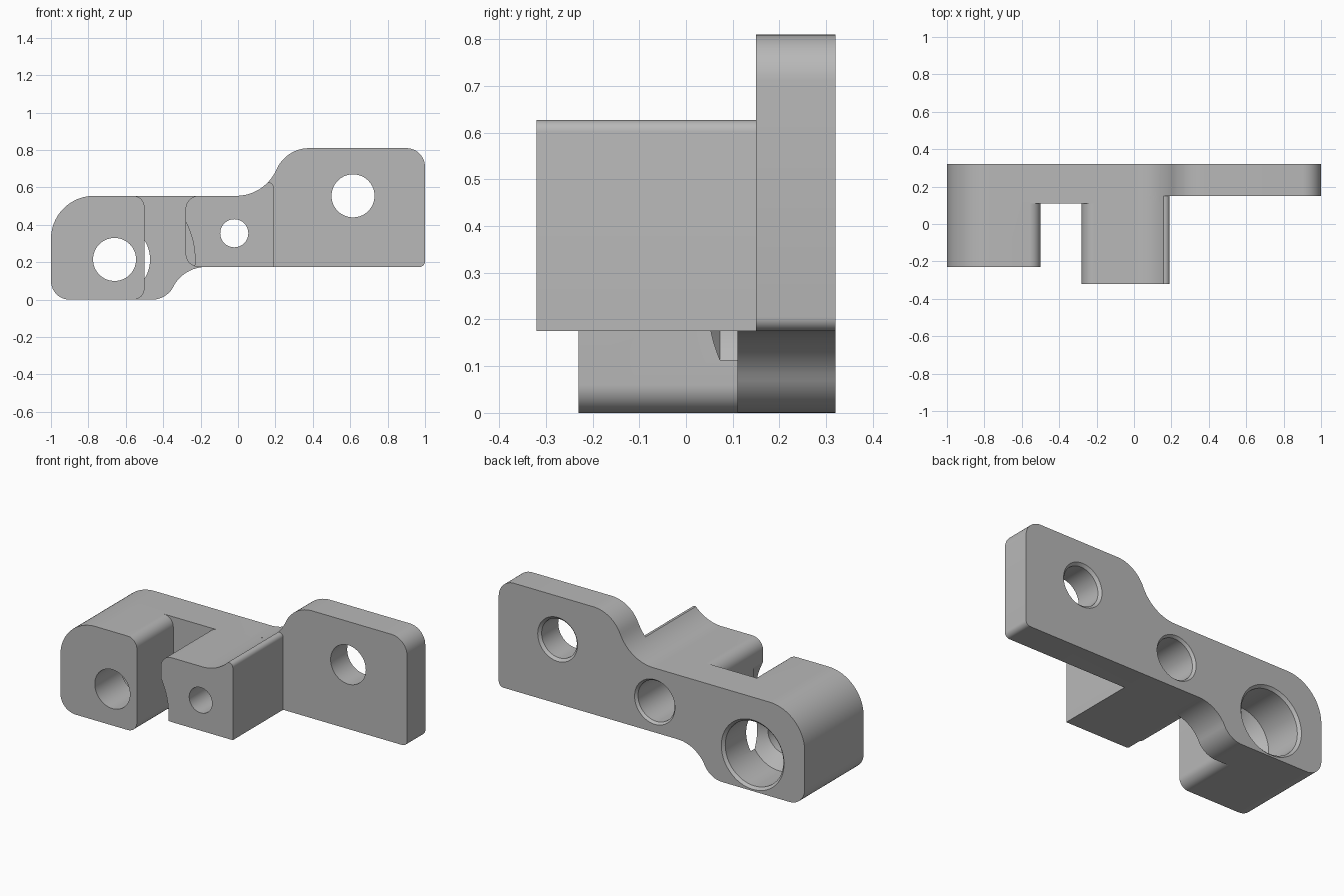
import bpy, bmesh, math

if "Cube" in bpy.data.objects:
    bpy.data.objects.remove(bpy.data.objects["Cube"], do_unlink=True)

gray = bpy.data.materials.new("plain gray")
gray.use_nodes = True
gray.diffuse_color = (0.48, 0.48, 0.48, 1)
gray.node_tree.nodes["Principled BSDF"].inputs["Base Color"].default_value = gray.diffuse_color


def arc(cx, cz, r, start, end, steps=12):
    """Points on an arc, angles in degrees."""
    angles = [math.radians(start + (end - start) * i / steps) for i in range(steps + 1)]
    return [(cx + r * math.cos(a), cz + r * math.sin(a)) for a in angles]


def make_object(name, bm):
    bmesh.ops.recalc_face_normals(bm, faces=bm.faces)
    mesh = bpy.data.meshes.new(name)
    bm.to_mesh(mesh)
    bm.free()
    mesh.materials.append(gray)
    obj = bpy.data.objects.new(name, mesh)
    bpy.context.collection.objects.link(obj)
    return obj


def extrude(name, profile, y0, y1):
    """Extrude an x-z profile between two depths."""
    bm = bmesh.new()
    rings = [[bm.verts.new((x, y, z)) for x, z in profile] for y in (y0, y1)]
    for ring in rings:
        bm.faces.new(ring)
    n = len(profile)
    for i in range(n):
        j = (i + 1) % n
        bm.faces.new((rings[0][i], rings[0][j], rings[1][j], rings[1][i]))
    return make_object(name, bm)


def lathe(name, x, z, steps, sides=64):
    """Turned solid along y from (depth, radius) pairs."""
    bm = bmesh.new()
    rings = []
    for y, r in steps:
        rings.append([bm.verts.new((x + r * math.cos(math.tau * i / sides), y,
                                    z + r * math.sin(math.tau * i / sides))) for i in range(sides)])
    bm.faces.new(rings[0])
    bm.faces.new(rings[-1])
    for a, b in zip(rings, rings[1:]):
        for i in range(sides):
            j = (i + 1) % sides
            bm.faces.new((a[i], a[j], b[j], b[i]))
    return make_object(name, bm)


def combine(target, tool, operation):
    mod = target.modifiers.new(operation.lower(), 'BOOLEAN')
    mod.operation, mod.solver, mod.object = operation, 'EXACT', tool
    bpy.context.view_layer.objects.active = target
    bpy.ops.object.modifier_apply(modifier=mod.name)
    bpy.data.objects.remove(tool, do_unlink=True)


# Shared outline pieces
TOP, LOW = 0.555, 0.175
BLOCK_RIGHT = 0.19


def s_curve(ca, cb, ra, rb, a0, b1):
    """Two tangent arcs of opposite curvature."""
    join = math.degrees(math.atan2(cb[1] - ca[1], cb[0] - ca[0]))
    return arc(*ca, ra, a0, join) + arc(*cb, rb, join + 180, b1)[1:]


left_end = arc(-0.77, TOP - 0.23, 0.23, 90, 180, 20) + arc(-0.9, 0.1, 0.1, 180, 270)
lower_s = s_curve((-0.46, 0.13), (-0.17, -0.025), 0.13, 0.2, -90, 90)
upper_s = s_curve((0.38, 0.62), (-0.01, 0.79), 0.19, 0.235, 90, 270)
upper_s = arc(0.38, 0.62, 0.19, 90, 156.45) + arc(-0.01, 0.79, 0.235, -23.55, -90, 20)[1:]
ramp = arc(-0.01, 0.79, 0.235, -44, -90)
block_end = [(BLOCK_RIGHT, LOW)] + arc(0.165, 0.602, 0.025, 0, 90, 6) + ramp

# Mounting plate with the full outline
plate_profile = (left_end + lower_s + arc(0.97, LOW + 0.03, 0.03, -90, 0, 6)
                 + arc(0.9, 0.71, 0.1, 0, 90) + upper_s)
bracket = extrude("bracket", plate_profile, 0.15, 0.32)

# Thicker web behind the slot
web = extrude("web", left_end + lower_s + block_end, 0.11, 0.15)

# Left clamp block
left_profile = left_end + arc(-0.56, 0.06, 0.06, -90, 0) + arc(-0.56, TOP - 0.06, 0.06, 0, 90)
left_block = extrude("left_block", left_profile, -0.23, 0.11)

# Middle block with a ramped top and a round clearance at its front
middle_profile = (arc(-0.21, TOP - 0.07, 0.07, 90, 180)
                  + arc(-0.21, LOW + 0.07, 0.07, 180, 270) + block_end)
middle_block = extrude("middle_block", middle_profile, -0.32, 0.11)
combine(middle_block, lathe("clearance", -0.66, 0.215, [(-0.5, 0.43), (-0.23, 0.43)], 128), 'DIFFERENCE')

for part in (web, left_block, middle_block):
    combine(bracket, part, 'UNION')

# Bores, chamfered at the back; two step down to smaller front holes
bores = [
    (-0.66, 0.215, [(0.33, 0.215), (0.305, 0.19), (0.073, 0.19), (0.015, 0.115), (-0.4, 0.115)]),
    (-0.02, 0.355, [(0.33, 0.14), (0.305, 0.12), (-0.1, 0.12), (-0.13, 0.075), (-0.4, 0.075)]),
    (0.615, 0.555, [(0.33, 0.14), (0.305, 0.115), (0.1, 0.115)]),
]
for x, z, steps in bores:
    combine(bracket, lathe("bore", x, z, steps), 'DIFFERENCE')

# Smooth the rounds and keep the edges sharp
bpy.ops.object.select_all(action='DESELECT')
bracket.select_set(True)
bpy.context.view_layer.objects.active = bracket
bpy.ops.object.shade_smooth_by_angle(angle=math.radians(25))
